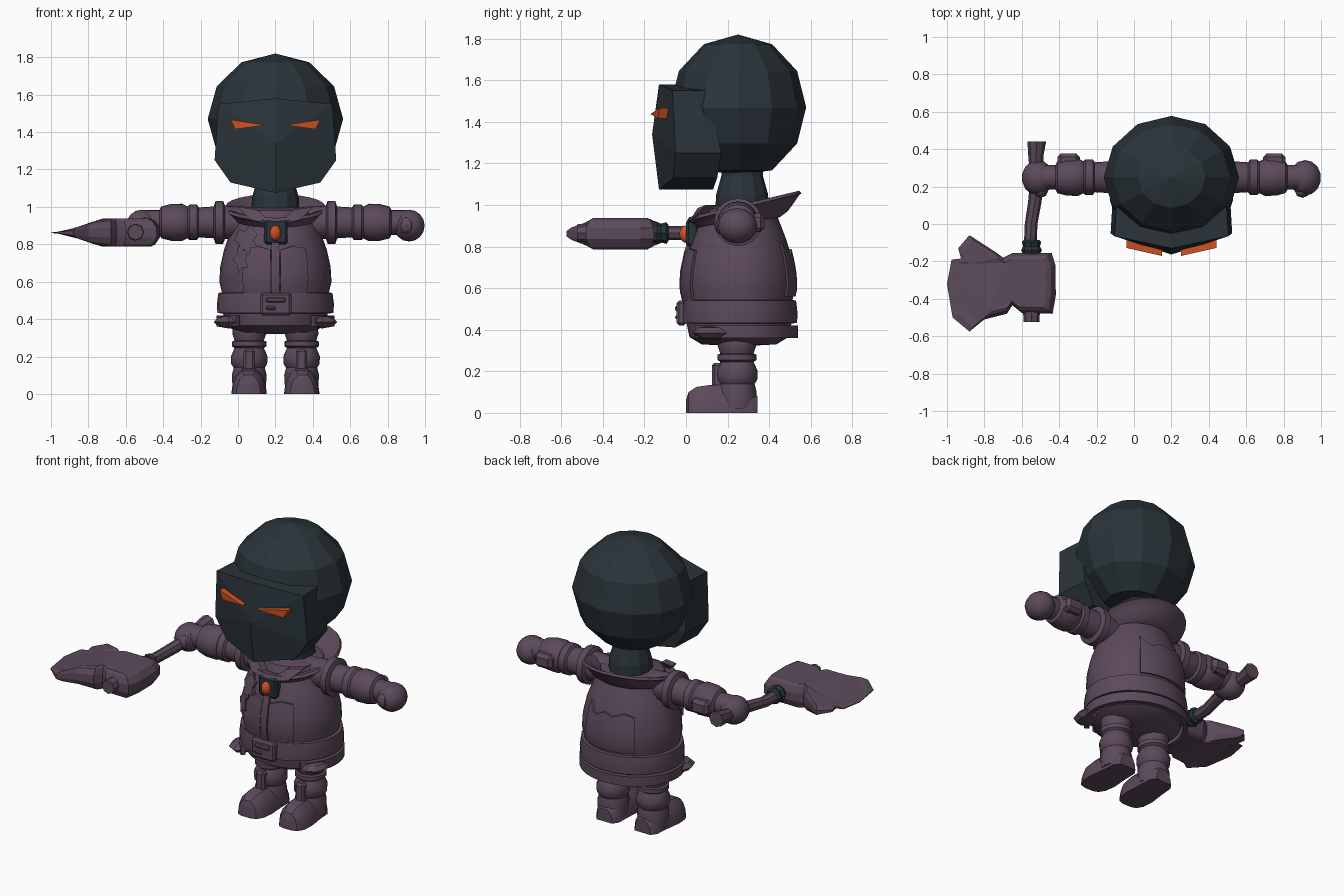
import bpy, bmesh
from math import sin, cos, pi, radians, sqrt
from mathutils import Vector

cube = bpy.data.objects.get("Cube")
if cube:
    bpy.data.objects.remove(cube, do_unlink=True)

CX, CY = 0.2, 0.25      # body axis
DEPTH = 0.9             # body depth relative to its width


def material(name, rgb):
    m = bpy.data.materials.new(name)
    m.use_nodes = True
    m.diffuse_color = (*rgb, 1)
    m.node_tree.nodes["Principled BSDF"].inputs["Base Color"].default_value = (*rgb, 1)
    return m


PURPLE = material("dusty purple", (0.107, 0.068, 0.105))
DARK = material("dark slate", (0.023, 0.034, 0.042))
ORANGE = material("orange", (0.62, 0.085, 0.014))


def finish(name, bm, mat, smooth=True):
    bmesh.ops.remove_doubles(bm, verts=bm.verts, dist=0.0005)
    bmesh.ops.recalc_face_normals(bm, faces=bm.faces)
    mesh = bpy.data.meshes.new(name)
    bm.to_mesh(mesh)
    bm.free()
    mesh.materials.append(mat)
    ob = bpy.data.objects.new(name, mesh)
    bpy.context.collection.objects.link(ob)
    if smooth:
        bpy.ops.object.select_all(action='DESELECT')
        ob.select_set(True)
        bpy.context.view_layer.objects.active = ob
        bpy.ops.object.shade_smooth_by_angle(angle=radians(35))
    return ob


def loft(name, rings, mat, smooth=True):
    """Skin closed rings of points and cap both ends."""
    bm = bmesh.new()
    vs = [[bm.verts.new(p) for p in ring] for ring in rings]
    n = len(vs[0])
    for a, b in zip(vs, vs[1:]):
        for i in range(n):
            bm.faces.new((a[i], a[(i + 1) % n], b[(i + 1) % n], b[i]))
    caps = [bm.faces.new(vs[0]), bm.faces.new(vs[-1])]
    bmesh.ops.triangulate(bm, faces=caps)
    return finish(name, bm, mat, smooth)


def lathe(name, profile, mat, place, n=20, smooth=True):
    """Turn (radius, height) pairs; place maps (u, v, height) to space."""
    rings = [[place(r * cos(2 * pi * i / n), r * sin(2 * pi * i / n), h) for i in range(n)]
             for r, h in profile]
    return loft(name, rings, mat, smooth)


def ball(name, centre, size, mat, seg=16, rings=10, smooth=True, keep_above=None):
    bm = bmesh.new()
    bmesh.ops.create_uvsphere(bm, u_segments=seg, v_segments=rings, radius=1)
    for v in bm.verts:
        v.co = Vector(centre) + v.co * Vector(size)
        if keep_above is not None:
            v.co.z = max(v.co.z, keep_above)
    return finish(name, bm, mat, smooth)


def box(name, lo, hi, mat, bevel=0.006):
    lo, hi = Vector(lo), Vector(hi)
    bm = bmesh.new()
    bmesh.ops.create_cube(bm, size=1)
    for v in bm.verts:
        v.co = (lo + hi) / 2 + v.co * (hi - lo)
    bmesh.ops.bevel(bm, geom=bm.edges[:], offset=bevel, segments=1, affect='EDGES')
    return finish(name, bm, mat, False)


# --- coat body -------------------------------------------------------------
COAT = [(0.02, 0.32), (0.2, 0.33), (0.265, 0.365), (0.28, 0.43), (0.285, 0.54), (0.3, 0.6),
        (0.295, 0.68), (0.275, 0.77), (0.25, 0.84), (0.22, 0.91), (0.19, 0.98), (0.1, 1.0)]


def upright(u, v, h):
    return Vector((CX + u, CY + 0.005 + v * DEPTH, h))


def coat_radius(z):
    for (r0, z0), (r1, z1) in zip(COAT, COAT[1:]):
        if z0 <= z <= z1:
            return r0 + (r1 - r0) * (z - z0) / (z1 - z0)
    return 0.1


lathe("coat", COAT, PURPLE, upright, 32)
lathe("belt", [(0.27, 0.43), (0.31, 0.432), (0.313, 0.48), (0.305, 0.54), (0.27, 0.545)],
      PURPLE, upright, 32)


def panel(name, a0, a1, low, tops, lift, radius=None, cols=12, rows=6):
    """Raised curved cloth panel between two angles; tops gives its upper edge."""
    bm = bmesh.new()
    layers = []
    for off in (-0.02, lift):
        grid = []
        for i in range(cols + 1):
            t = i / cols
            a = radians(a0 + (a1 - a0) * t)
            k = t * (len(tops) - 1)
            j = min(int(k), len(tops) - 2)
            high = tops[j] + (tops[j + 1] - tops[j]) * (k - j)
            col = []
            for q in range(rows + 1):
                z = low + (high - low) * q / rows
                r = (radius or coat_radius(z)) + off
                col.append(bm.verts.new(upright(r * cos(a), r * sin(a), z)))
            grid.append(col)
        for i in range(cols):
            for q in range(rows):
                bm.faces.new((grid[i][q], grid[i + 1][q], grid[i + 1][q + 1], grid[i][q + 1]))
        layers.append(grid)
    def rim(g):
        return ([c[0] for c in g] + g[-1][1:] + [c[-1] for c in g[-2::-1]] + g[0][-2:0:-1])
    a, b = rim(layers[0]), rim(layers[1])
    for i in range(len(a)):
        j = (i + 1) % len(a)
        bm.faces.new((a[i], a[j], b[j], b[i]))
    return finish(name, bm, PURPLE)


panel("hem", -48, 228, 0.36, [0.42, 0.42], 0.01, 0.305, 30, 1)
panel("back_patch", 58, 125, 0.56, [0.82, 0.75, 0.79, 0.77, 0.8, 0.78], 0.012)
panel("left_front_flap", -85, -56, 0.54, [0.77, 0.79, 0.78], 0.016)
panel("right_front_flap", -124, -95, 0.54, [0.78, 0.79, 0.77], 0.016)
panel("zip_strip", -94, -86, 0.54, [0.82, 0.82], 0.02, cols=3)

# hem corners, buckle and clasp
for side, x in (("left", 0.45), ("right", -0.05)):
    ball(side + "_hem_corner", (x, 0.13, 0.385), (0.08, 0.1, 0.035), PURPLE, 8, 4, False)
box("buckle", (0.12, -0.045, 0.42), (0.285, 0.0, 0.54), PURPLE, 0.012)
box("buckle_bar", (0.15, -0.052, 0.49), (0.255, -0.03, 0.515), PURPLE)
box("buckle_pin", (0.15, -0.052, 0.45), (0.2, -0.03, 0.47), PURPLE)
box("clasp_plate", (0.14, 0.0, 0.8), (0.265, 0.06, 0.93), DARK, 0.012)
ball("clasp_gem", (0.2, 0.0, 0.86), (0.03, 0.032, 0.042), ORANGE, 12, 8)


# spiky badge on the chest
def on_coat(x, z, lift):
    r = coat_radius(z) + lift
    return Vector((x, CY - DEPTH * sqrt(max(r * r - (x - CX) ** 2, 0)), z))


def badge(name, cx, cz, rx, rz, points):
    shape = []
    for i in range(points * 2):
        k, a = (1 if i % 2 else 0.6), pi * i / points
        shape.append((cx + rx * k * cos(a), cz + rz * k * sin(a)))
    loft(name, [[on_coat(x, z, d) for x, z in shape] for d in (-0.03, 0.025)], PURPLE, False)


badge("badge_star", 0.045, 0.82, 0.065, 0.08, 7)
badge("badge_tail", 0.015, 0.72, 0.045, 0.08, 5)


# --- collar and neck -------------------------------------------------------
def tilted(u, v, h):
    return Vector((CX + u, 0.28 + v, h + 0.24 * v))


lathe("collar", [(0.17, 0.9), (0.21, 0.92), (0.245, 0.96), (0.265, 0.985), (0.275, 0.99),
                 (0.265, 1.005), (0.23, 0.995), (0.15, 0.94), (0.08, 0.93)], PURPLE, tilted, 24)
for s, side in ((1, "left"), (-1, "right")):
    loft(side + "_lapel", [[(CX + s * x, y + d, z) for x, y, z in
                           ((0.0, 0.03, 0.9), (0.13, 0.05, 0.93), (0.2, 0.12, 1.0), (0.1, 0.08, 0.985))]
                          for d in (-0.025, 0.025)], PURPLE, False)
lathe("neck", [(0.13, 0.96), (0.125, 1.05), (0.1, 1.14), (0.1, 1.18)], DARK,
      lambda u, v, h: Vector((CX + u, 0.27 + v, h)), 12, False)

# --- head, mask and eyes ---------------------------------------------------
ball("head", (CX, 0.25, 1.47), (0.362, 0.328, 0.35), DARK, 12, 6, False, 1.145)

EDGE = [(0.0, -0.13, 1.58), (0.305, -0.065, 1.55), (0.325, -0.05, 1.25),
        (0.24, -0.06, 1.13), (0.0, -0.13, 1.075)]
BACK_Y = [0.1, 0.11, 0.17, 0.15, 0.13]
bm = bmesh.new()
pts = [(x, y, z, b) for (x, y, z), b in zip(EDGE, BACK_Y)]
pts += [(-x, y, z, b) for x, y, z, b in pts[-2:0:-1]]
front = [bm.verts.new((CX + x, y, z)) for x, y, z, b in pts]
back = [bm.verts.new((CX + x * 0.96, b, z)) for x, y, z, b in pts]
nose = bm.verts.new((CX, -0.163, 1.34))
tail = bm.verts.new((CX, 0.15, 1.34))
for i in range(len(pts)):
    j = (i + 1) % len(pts)
    bm.faces.new((front[i], front[j], nose))
    bm.faces.new((back[j], back[i], tail))
    bm.faces.new((front[j], front[i], back[i], back[j]))
finish("mask", bm, DARK, False)

for s, side in ((1, "left"), (-1, "right")):
    loft(side + "_eye", [[(CX + s * x, y + d, z) for x, y, z in
                         ((0.05, -0.163, 1.437), (0.24, -0.12, 1.467), (0.215, -0.125, 1.415))]
                        for d in (-0.008, 0.035)], ORANGE, False)

# --- arms and legs, mirrored -----------------------------------------------
SLEEVE = [(0.08, 0.1), (0.09, 0.27), (0.115, 0.28), (0.115, 0.32), (0.085, 0.33), (0.08, 0.41),
          (0.095, 0.42), (0.095, 0.46), (0.085, 0.47), (0.1, 0.5), (0.098, 0.56), (0.085, 0.61),
          (0.066, 0.62), (0.066, 0.7)]
LEG = [(0.09, 0.02), (0.095, 0.1), (0.085, 0.14), (0.098, 0.16), (0.1, 0.2), (0.085, 0.235),
       (0.08, 0.245), (0.094, 0.255), (0.094, 0.28), (0.08, 0.285), (0.092, 0.32), (0.09, 0.345),
       (0.07, 0.38)]
FOOT = [(0.0, 0.03, 0.06), (0.012, 0.065, 0.1), (0.05, 0.088, 0.125), (0.12, 0.095, 0.135),
        (0.22, 0.085, 0.13), (0.31, 0.08, 0.11), (0.345, 0.055, 0.08)]
for s, side in ((1, "left"), (-1, "right")):
    lathe(side + "_sleeve", SLEEVE, PURPLE,
          lambda u, v, h: Vector((CX + s * h, CY + u, 0.917 + v)))
    box(side + "_elbow_pad", (CX + s * 0.55 - 0.06, 0.3, 0.87),
        (CX + s * 0.55 + 0.06, 0.378, 0.96), PURPLE, 0.02)
    ball(side + "_hand", (CX + s * 0.715, 0.247, 0.9), (0.085, 0.095, 0.085), PURPLE, 14, 8)
    ball(side + "_thumb", (CX + s * 0.7, 0.175, 0.9), (0.04, 0.035, 0.045), PURPLE, 8, 6)
    lathe(side + "_leg", LEG, PURPLE,
          lambda u, v, h: Vector((CX + s * 0.14 + u * 0.98, 0.245 + v, h)), 16)
    loft(side + "_boot", [[(CX + s * (0.14 + 0.03 * (0.15 - y)) + w * cos(a * pi / 8), y,
                            hgt * max(0, min(1, sin(a * pi / 8) * 1.1))) for a in range(9)]
                          for y, w, hgt in FOOT], PURPLE)
    box(side + "_boot_strap", (CX + s * 0.14 - 0.03, 0.125, 0.1),
        (CX + s * 0.14 + 0.03, 0.2, 0.24), PURPLE, 0.012)


# --- axe -------------------------------------------------------------------
HAFT = [(-0.52, 0.44, 0.05), (-0.525, 0.36, 0.04), (-0.52, 0.25, 0.035), (-0.53, 0.12, 0.036),
        (-0.55, 0.0, 0.034), (-0.555, -0.12, 0.034), (-0.548, -0.47, 0.045), (-0.548, -0.525, 0.042)]
loft("axe_handle", [[(x + r * cos(i * pi / 4), y, 0.865 + 0.05 * max(0, y) / 0.44 + r * sin(i * pi / 4))
                     for i in range(8)] for x, y, r in HAFT], PURPLE)
lathe("axe_collar", [(0.04, -0.085), (0.052, -0.095), (0.045, -0.12), (0.055, -0.14), (0.045, -0.16)],
      DARK, lambda u, v, h: Vector((-0.548 + u, h, 0.865 + v)), 8, False)

BLADE = [(-0.44, -0.155), (-0.42, -0.22), (-0.418, -0.38), (-0.435, -0.48), (-0.6, -0.475),
         (-0.65, -0.435), (-0.68, -0.48), (-0.8, -0.51), (-0.88, -0.575), (-0.97, -0.5),
         (-1.0, -0.32), (-0.975, -0.19), (-0.925, -0.185), (-0.94, -0.13), (-0.88, -0.06),
         (-0.74, -0.15), (-0.7, -0.18), (-0.65, -0.155)]


def blade_ring(scale, level):
    ring = []
    for x, y in BLADE:
        thick = 0.075 * min(1, max(0.05, (x + 1.0) / 0.25))
        ring.append((-0.67 + (x + 0.67) * scale, -0.32 + (y + 0.32) * scale, 0.862 + level * thick))
    return ring


loft("axe_blade", [blade_ring(0.8, -1), blade_ring(0.9, -0.85), blade_ring(1, -0.35),
                   blade_ring(1, 0.35), blade_ring(0.9, 0.85), blade_ring(0.8, 1)], PURPLE, False)
